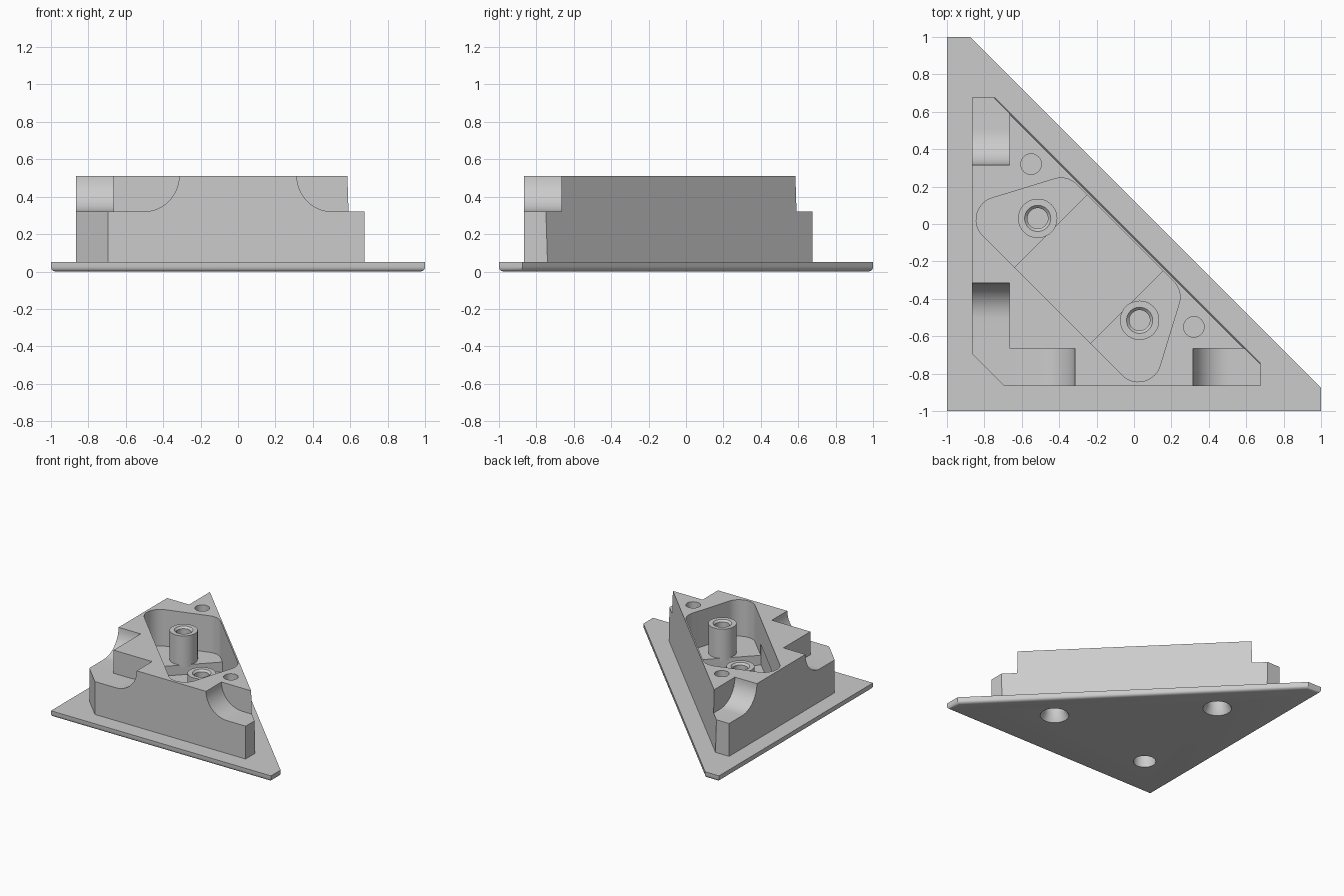
import bpy, bmesh, math
from mathutils import Vector

if "Cube" in bpy.data.objects:
    bpy.data.objects.remove(bpy.data.objects["Cube"])

grey = bpy.data.materials.new("plain grey")
grey.use_nodes = True
grey.diffuse_color = (0.6, 0.6, 0.6, 1)
grey.node_tree.nodes["Principled BSDF"].inputs["Base Color"].default_value = (0.6, 0.6, 0.6, 1)


def to_object(name, bm):
    bmesh.ops.recalc_face_normals(bm, faces=bm.faces)
    mesh = bpy.data.meshes.new(name)
    bm.to_mesh(mesh)
    bm.free()
    mesh.materials.append(grey)
    ob = bpy.data.objects.new(name, mesh)
    bpy.context.collection.objects.link(ob)
    return ob


def prism(points, low, high, place=lambda a, b, h: (a, b, h)):
    """Outline extruded from low to high, with axes set by place."""
    bm = bmesh.new()
    bottom = [bm.verts.new(place(a, b, low)) for a, b in points]
    top = [bm.verts.new(place(a, b, high)) for a, b in points]
    bm.faces.new(bottom)
    bm.faces.new(top)
    n = len(points)
    for i in range(n):
        j = (i + 1) % n
        bm.faces.new((bottom[i], bottom[j], top[j], top[i]))
    return bm


def lathe(name, profile, x, y, steps=40):
    """Profile of (radius, height) turned about a vertical axis."""
    bm = bmesh.new()
    rings = []
    for r, z in profile:
        rings.append([bm.verts.new((x + r * math.cos(math.tau * i / steps),
                                    y + r * math.sin(math.tau * i / steps), z))
                      for i in range(steps)])
    for a, b in zip(rings, rings[1:]):
        for i in range(steps):
            j = (i + 1) % steps
            bm.faces.new((a[i], a[j], b[j], b[i]))
    bm.faces.new(rings[-1])
    bm.faces.new(rings[0])
    return to_object(name, bm)


def rounded(points, radius, steps=10):
    """Outline with every corner replaced by a tangent arc."""
    out = []
    n = len(points)
    for i in range(n):
        p = Vector(points[i])
        a = (Vector(points[i - 1]) - p).normalized()
        b = (Vector(points[(i + 1) % n]) - p).normalized()
        half = math.acos(a.dot(b)) / 2
        centre = p + (a + b).normalized() * radius / math.sin(half)
        start = p + a * radius / math.tan(half) - centre
        end = p + b * radius / math.tan(half) - centre
        for k in range(steps + 1):
            swing = start.lerp(end, k / steps).normalized() * radius
            out.append(tuple(centre + swing))
    return out


def boolean(target, tool, operation):
    mod = target.modifiers.new("shape", 'BOOLEAN')
    mod.operation = operation
    mod.solver = 'EXACT'
    mod.object = tool
    bpy.context.view_layer.objects.active = target
    bpy.ops.object.modifier_apply(modifier=mod.name)
    bpy.data.objects.remove(tool)


# Base plate with a softened underside edge
bm = prism([(-1, -1), (1, -1), (1, -0.875), (-0.875, 1), (-1, 1)], 0, 0.05)
rim = [e for e in bm.edges if all(v.co.z < 0.01 for v in e.verts)]
bmesh.ops.bevel(bm, geom=rim, offset=0.025, segments=4, profile=0.5, affect='EDGES')
block = to_object("corner_block", bm)

# Body, its long wall leaning slightly inward
bm = prism([(-0.865, -0.695), (-0.695, -0.865), (0.675, -0.865),
            (0.675, -0.74), (-0.74, 0.675), (-0.865, 0.675)], 0.03, 0.51)
for v in bm.verts:
    if v.co.z > 0.5 and v.co.x + v.co.y > -0.1:
        if v.co.x > 0:
            v.co.y -= 0.015
        else:
            v.co.x -= 0.015
boolean(block, to_object("body", bm), 'UNION')

# Filleted notches along both short sides
arc = [(0.505 - 0.19 * math.cos(t), 0.51 - 0.19 * math.sin(t))
       for t in (math.pi / 2 * i / 12 for i in range(13))]
notch = [(0.315, 0.7)] + arc + [(1.3, 0.32), (1.3, 0.7)]
for side in (-1, 1):
    for place in (lambda u, z, v: (side * u, v, z), lambda u, z, v: (v, side * u, z)):
        boolean(block, to_object("notch_cutter", prism(notch, -1.3, -0.665, place)), 'DIFFERENCE')

# Rounded pocket with a deeper middle
pocket = rounded([(-0.357, 0.262), (-0.95, 0.08), (0.08, -0.95), (0.262, -0.357)], 0.12)
boolean(block, to_object("pocket_cutter", prism(pocket, 0.21, 0.7)), 'DIFFERENCE')
trough = [(-0.25, 0.155), (-0.64, -0.235), (-0.235, -0.64), (0.155, -0.25)]
boolean(block, to_object("trough_cutter", prism(trough, 0.13, 0.3)), 'DIFFERENCE')

# Blind holes: pairs above and below, one under the square corner
for x, y in ((-0.55, 0.32), (0.32, -0.55)):
    boolean(block, lathe("top_hole", [(0.055, 0.33), (0.055, 0.6)], x, y), 'DIFFERENCE')
    boolean(block, lathe("under_hole", [(0.12, -0.02), (0.108, 0), (0.08, 0.05), (0.08, 0.18)],
                         x, y), 'DIFFERENCE')
boolean(block, lathe("corner_hole", [(0.085, -0.1), (0.085, 0.18)], -0.645, -0.645), 'DIFFERENCE')

# Screw posts standing in the pocket
posts = [lathe("screw_post_" + end,
               [(0.105, 0.19), (0.105, 0.45), (0.07, 0.45), (0.055, 0.435), (0.055, 0.25)], x, y)
         for end, x, y in (("back", -0.515, 0.03), ("front", 0.03, -0.515))]

for ob in [block] + posts:
    bpy.ops.object.select_all(action='DESELECT')
    ob.select_set(True)
    bpy.context.view_layer.objects.active = ob
    bpy.ops.object.shade_smooth_by_angle(angle=math.radians(30))
